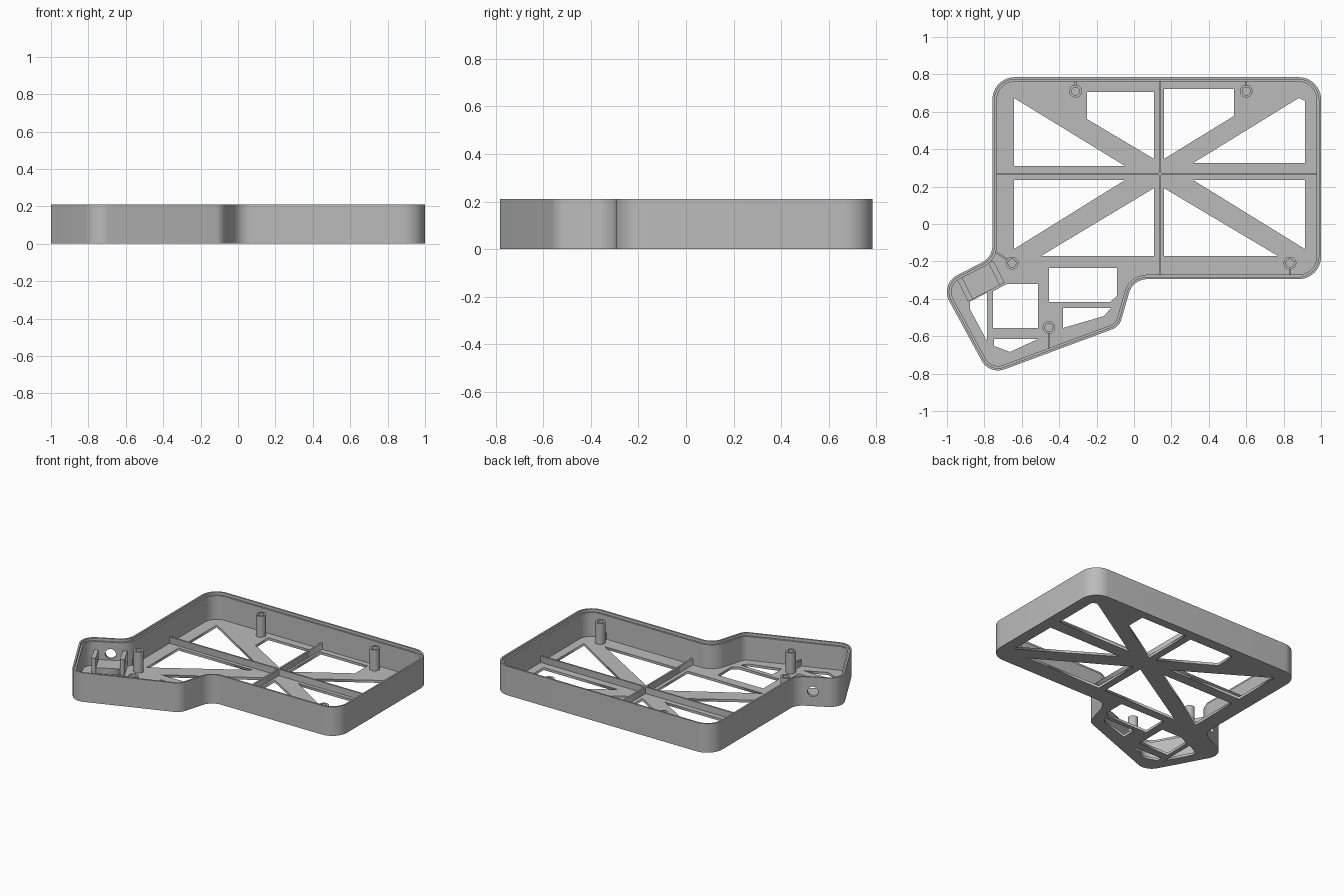
import bpy, bmesh, math
from mathutils import Vector, Matrix

cube = bpy.data.objects.get("Cube")
if cube:
    bpy.data.objects.remove(cube, do_unlink=True)

grey = bpy.data.materials.new("plain grey")
grey.use_nodes = True
grey.diffuse_color = (0.5, 0.5, 0.5, 1)
grey.node_tree.nodes["Principled BSDF"].inputs["Base Color"].default_value = grey.diffuse_color

WALL, LIP, FLOOR = 0.024, 0.012, 0.018
LEDGE, TOP, RIB, POST = 0.19, 0.21, 0.065, 0.17

# Case outline: sharp corner x, y and rounding radius, counter-clockwise
CORNERS = [(1, -.295, .12), (1, .785, .12), (-.757, .785, .12), (-.757, -.177, .1),
           (-1.037, -.321, .1), (-.773, -.807, .1), (-.079, -.549, .08), (-.005, -.295, .1)]


def outline(inset, steps=12):
    """Rounded outline moved inwards by the inset."""
    loop = []
    count = len(CORNERS)
    for i, (x, y, radius) in enumerate(CORNERS):
        p = Vector((x, y))
        before = (p - Vector(CORNERS[i - 1][:2])).normalized()
        after = (Vector(CORNERS[(i + 1) % count][:2]) - p).normalized()
        n1, n2 = Vector((-before.y, before.x)), Vector((-after.y, after.x))
        turn = math.atan2(before.cross(after), before.dot(after))
        side = math.copysign(1, turn)
        center = p + (n1 + n2) / (1 + n1.dot(n2)) * radius * side
        for k in range(steps + 1):
            normal = Matrix.Rotation(turn * k / steps, 2) @ n1
            loop.append(center - normal * side * (radius - side * inset))
    return loop


def circle(center, radius, steps=32):
    return [(center[0] + radius * math.cos(math.tau * k / steps),
             center[1] + radius * math.sin(math.tau * k / steps)) for k in range(steps)]


def slab(name, loops, bottom, top):
    """Extrude a flat shape; loops after the first are holes."""
    curve = bpy.data.curves.new(name, "CURVE")
    curve.dimensions, curve.fill_mode = "2D", "BOTH"
    curve.extrude = (top - bottom) / 2
    for loop in loops:
        spline = curve.splines.new("POLY")
        spline.points.add(len(loop) - 1)
        spline.use_cyclic_u = True
        for point, (x, y) in zip(spline.points, loop):
            point.co = (x, y, 0, 1)
    shape = bpy.data.objects.new(name + " profile", curve)
    bpy.context.collection.objects.link(shape)
    graph = bpy.context.evaluated_depsgraph_get()
    mesh = bpy.data.meshes.new_from_object(shape.evaluated_get(graph))
    bpy.data.objects.remove(shape, do_unlink=True)
    bm = bmesh.new()
    bm.from_mesh(mesh)
    bmesh.ops.remove_doubles(bm, verts=bm.verts, dist=1e-5)
    bmesh.ops.translate(bm, verts=bm.verts, vec=(0, 0, (bottom + top) / 2))
    bmesh.ops.recalc_face_normals(bm, faces=bm.faces)
    bm.to_mesh(mesh)
    bm.free()
    mesh.name = name
    mesh.materials.clear()
    mesh.materials.append(grey)
    obj = bpy.data.objects.new(name, mesh)
    bpy.context.collection.objects.link(obj)
    return obj


def bar(name, start, end, width, bottom, top):
    a, b = Vector(start), Vector(end)
    along = (b - a).normalized()
    half = Vector((-along.y, along.x)) * width / 2
    return slab(name, [[a - half, b - half, b + half, a + half]], bottom, top)


def smooth(obj):
    bpy.ops.object.select_all(action="DESELECT")
    obj.select_set(True)
    bpy.context.view_layer.objects.active = obj
    bpy.ops.object.shade_smooth_by_angle(angle=math.radians(30))


# Floor with windows between diagonal braces
windows = [
    [(-.642, .674), (-.642, .31), (-.048, .31)],
    [(-.251, .706), (.107, .706), (.107, .348), (-.251, .561)],
    [(.16, .722), (.535, .722), (.535, .578), (.16, .348)],
    [(.914, .658), (.914, .326), (.316, .326), (.882, .674)],
    [(-.642, .235), (-.048, .235), (-.642, -.134)],
    [(.107, .192), (.107, -.171), (-.497, -.171)],
    [(.16, .192), (.77, -.171), (.16, -.171)],
    [(.316, .235), (.914, .235), (.914, -.134)],
]
lobe_windows = [
    [(-.455, -.235), (-.091, -.235), (-.091, -.385), (-.128, -.417), (-.455, -.417)],
    [(-.38, -.449), (-.123, -.449), (-.16, -.492), (-.38, -.556)],
    [(-.754, -.36), (-.68, -.321), (-.513, -.321), (-.513, -.556), (-.754, -.556)],
    [(-.877, -.415), (-.786, -.367), (-.786, -.626), (-.877, -.455)],
    [(-.749, -.615), (-.513, -.615), (-.663, -.684), (-.749, -.652)],
]
slab("floor", [outline(WALL)] + windows + lobe_windows, 0, FLOOR)

# Outer wall with a stepped rim
wall = slab("outer_wall", [outline(0), outline(WALL)], 0, LEDGE)
rim = slab("rim_lip", [outline(0), outline(LIP)], LEDGE, TOP)

# Stiffening ribs
bar("long_rib", (-.74, .267), (.98, .267), .012, FLOOR, RIB)
bar("cross_rib", (.139, -.28), (.139, .77), .012, FLOOR, RIB)

# Screw posts, each tied to the wall by a thin web
posts = {
    "back_right": ((-.313, .71), (-.313, .77)),
    "back_left": ((.6, .71), (.6, .77)),
    "middle_right": ((-.652, -.209), (-.745, -.145)),
    "front_left": ((.834, -.209), (.834, -.28)),
    "lobe": ((-.455, -.553), (-.455, -.67)),
}
for place, (spot, anchor) in posts.items():
    smooth(slab(place + "_post", [circle(spot, .034), circle(spot, .021)], FLOOR, POST))
    edge = Vector(spot) + (Vector(anchor) - Vector(spot)).normalized() * .03
    bar(place + "_web", edge, anchor, .01, FLOOR, RIB)

# Socket cradle beside the angled wall of the lobe
origin = Vector((-.957, -.278))
along = (Vector(CORNERS[3][:2]) - Vector(CORNERS[4][:2])).normalized()
inward = Vector((along.y, -along.x))


def local(u, v):
    return origin + along * u + inward * v


bar("cradle_base", local(.11, .02), local(.11, .153), .16, FLOOR, .06)
for side, u in (("right", .015), ("left", .205)):
    bar("cradle_cheek_" + side, local(u, .02), local(u, .153), .03, FLOOR, .13)

# Round socket opening through the wall
spot = local(.11, .01)
bpy.ops.mesh.primitive_cylinder_add(vertices=32, radius=.036, depth=.08,
                                    location=(spot.x, spot.y, .105))
cutter = bpy.context.object
cutter.name = "socket_cutter"
cutter.hide_render = True
cutter.rotation_euler = inward.to_3d().to_track_quat("Z", "Y").to_euler()
bpy.context.view_layer.update()
cut = wall.modifiers.new("socket opening", "BOOLEAN")
cut.operation, cut.solver, cut.object = "DIFFERENCE", "EXACT", cutter
bpy.context.view_layer.objects.active = wall
bpy.ops.object.modifier_apply(modifier=cut.name)
bpy.data.objects.remove(cutter, do_unlink=True)

smooth(wall)
smooth(rim)
